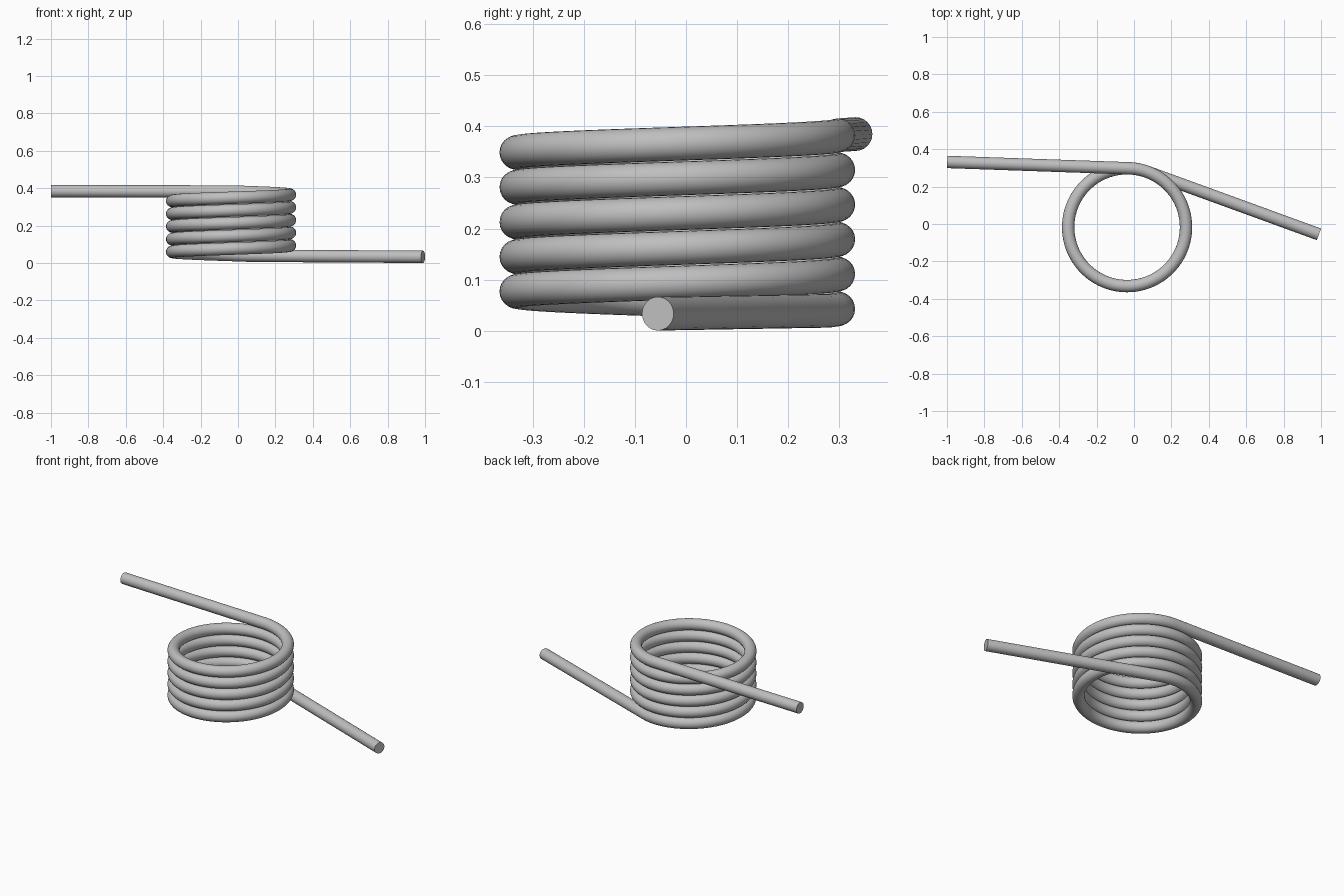
import bpy
from math import radians, sin, cos, pi
from mathutils import Vector

cube = bpy.data.objects.get("Cube")
if cube:
    bpy.data.objects.remove(cube, do_unlink=True)

CENTRE = Vector((-0.037, -0.017, 0))
COIL_RADIUS = 0.315
WIRE_RADIUS = 0.033
PITCH = 0.068
START, END = radians(70), radians(88) + 5 * 2 * pi
STEPS = 400

# Brushed steel
steel = bpy.data.materials.new("steel grey")
steel.use_nodes = True
steel.diffuse_color = (0.52, 0.52, 0.52, 1)
steel.node_tree.nodes["Principled BSDF"].inputs["Base Color"].default_value = (0.52, 0.52, 0.52, 1)


def coil_point(a):
    z = 0.043 + PITCH * (a - pi / 2) / (2 * pi)
    return CENTRE + Vector((COIL_RADIUS * cos(a), COIL_RADIUS * sin(a), z))


def leg_end(a, length, z):
    """Point reached by leaving the coil along its tangent."""
    p = coil_point(a) + length * Vector((-sin(a), cos(a), 0))
    p.z = z
    return p


# Wire path: lower leg, five-turn helix, upper leg
path = [leg_end(START, -0.977, 0.0335)]
path += [coil_point(START + (END - START) * i / STEPS) for i in range(STEPS + 1)]
path.append(leg_end(END, 0.973, 0.385))

curve = bpy.data.curves.new("torsion_spring", "CURVE")
curve.dimensions = "3D"
curve.twist_mode = "Z_UP"
curve.bevel_depth = WIRE_RADIUS
curve.bevel_resolution = 10
curve.use_fill_caps = True
spline = curve.splines.new("POLY")
spline.points.add(len(path) - 1)
for point, co in zip(spline.points, path):
    point.co = (*co, 1)
curve.materials.append(steel)

# Round wire swept along the path, with flat cut ends
spring = bpy.data.objects.new("torsion_spring", curve)
bpy.context.collection.objects.link(spring)
bpy.ops.object.select_all(action="DESELECT")
spring.select_set(True)
bpy.context.view_layer.objects.active = spring
bpy.ops.object.convert(target="MESH")
bpy.ops.object.shade_smooth_by_angle(angle=radians(40))
